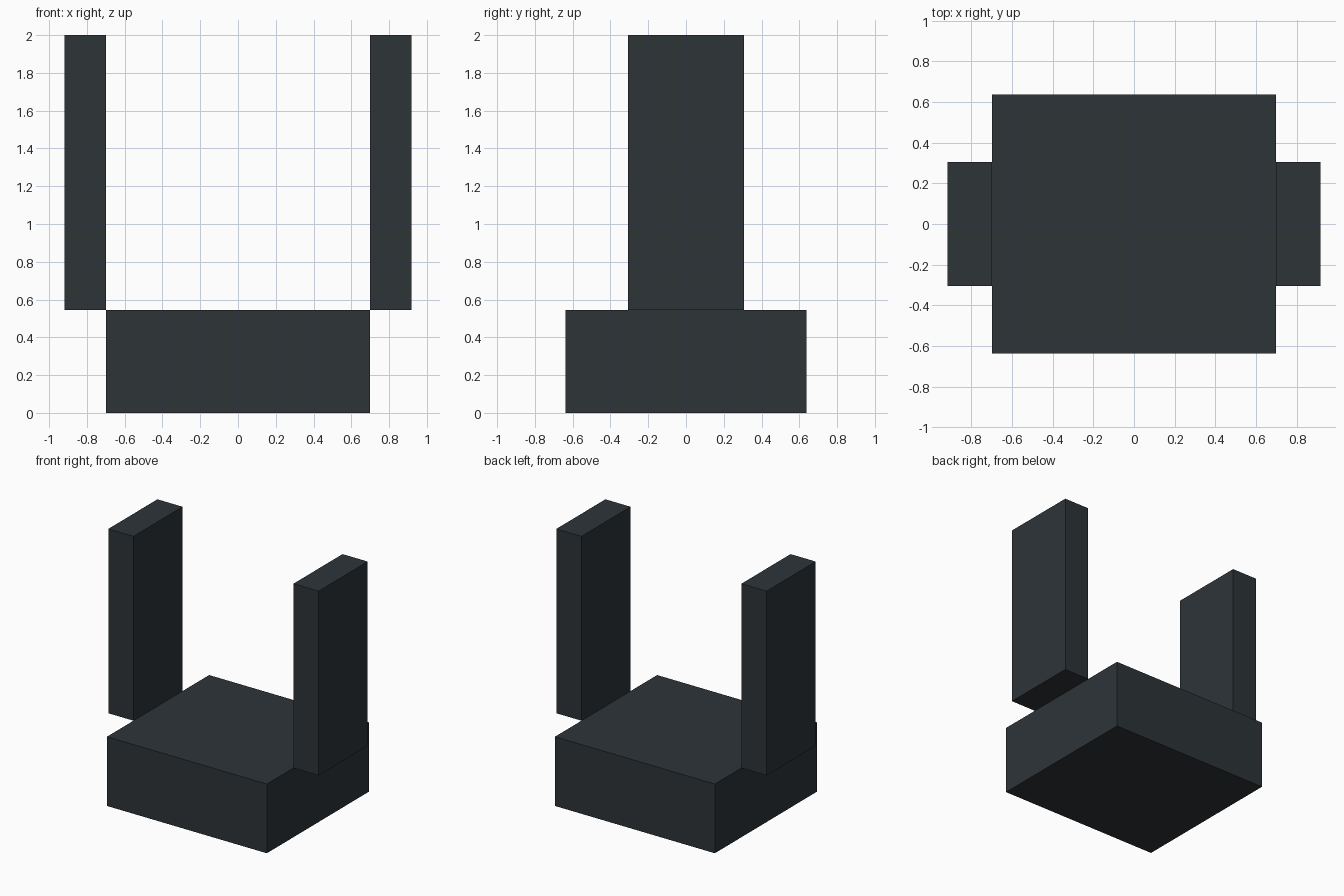
import bpy
import bmesh
from mathutils import Vector

cube = bpy.data.objects.get("Cube")
if cube:
    bpy.data.objects.remove(cube, do_unlink=True)

# Single dark slate colour
slate = bpy.data.materials.new("dark slate")
slate.use_nodes = True
colour = (0.026, 0.034, 0.039, 1.0)
slate.diffuse_color = colour
slate.node_tree.nodes["Principled BSDF"].inputs["Base Color"].default_value = colour


def box(name, low, high):
    """Flat-shaded box between two opposite corners."""
    low, high = Vector(low), Vector(high)
    centre = (low + high) / 2
    bm = bmesh.new()
    bmesh.ops.create_cube(bm, size=1)
    bmesh.ops.scale(bm, vec=high - low, verts=bm.verts)
    mesh = bpy.data.meshes.new(name)
    bm.to_mesh(mesh)
    bm.free()
    mesh.materials.append(slate)
    obj = bpy.data.objects.new(name, mesh)
    obj.location = centre
    bpy.context.collection.objects.link(obj)
    return obj


BASE_X, BASE_Y, BASE_TOP = 0.698, 0.637, 0.546
POST_X, POST_Y, POST_TOP = 0.918, 0.306, 2.0

# Base block
box("base", (-BASE_X, -BASE_Y, 0), (BASE_X, BASE_Y, BASE_TOP))

# Upright posts, touching the base along its upper side edges
for name, side in (("left_post", 1), ("right_post", -1)):
    inner, outer = sorted((side * BASE_X, side * POST_X))
    box(name, (inner, -POST_Y, BASE_TOP), (outer, POST_Y, POST_TOP))
